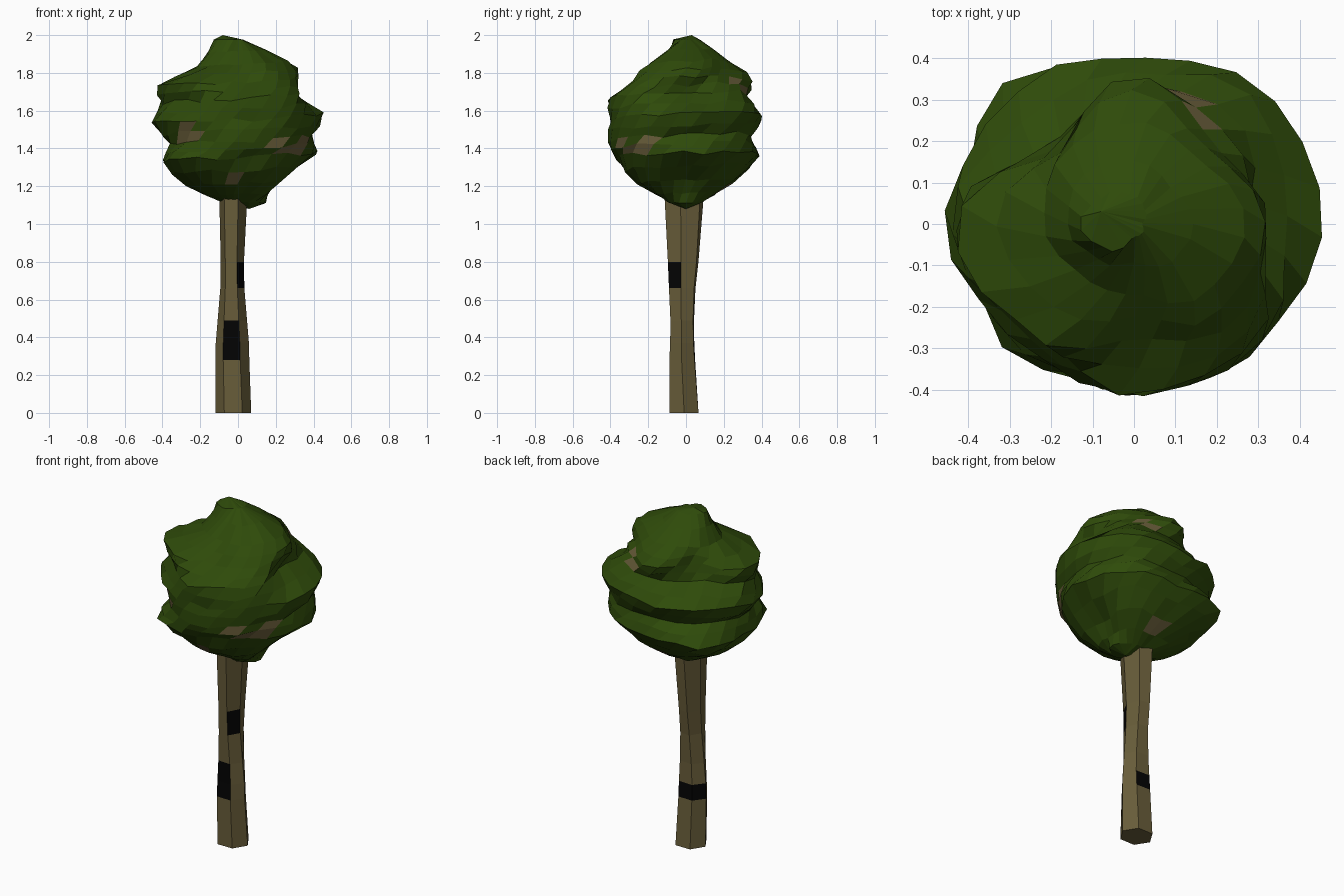
import bpy, bmesh, math, random
from mathutils import Vector

if "Cube" in bpy.data.objects:
    bpy.data.objects.remove(bpy.data.objects["Cube"])

random.seed(4)


def material(name, rgb):
    m = bpy.data.materials.new(name)
    m.diffuse_color = (*rgb, 1)
    m.use_nodes = True
    m.node_tree.nodes["Principled BSDF"].inputs["Base Color"].default_value = m.diffuse_color
    return m


GREEN = material("leaf_green", (0.028, 0.070, 0.003))
BROWN = material("bark_brown", (0.14, 0.11, 0.042))
BLACK = material("bark_black", (0.001, 0.001, 0.001))


def loft(name, rings, bottom, top, mats, paint):
    """Skin closed rings (listed bottom to top), capping both ends to a point."""
    bm = bmesh.new()
    rows = [[bm.verts.new(p) for p in ring] for ring in rings]
    n = len(rows[0])
    for i in range(len(rows) - 1):
        for k in range(n):
            j = (k + 1) % n
            f = bm.faces.new((rows[i][k], rows[i][j], rows[i + 1][j], rows[i + 1][k]))
            f.material_index = paint(i, k, f.calc_center_median())
    b, t = bm.verts.new(bottom), bm.verts.new(top)
    for k in range(n):
        j = (k + 1) % n
        bm.faces.new((b, rows[0][j], rows[0][k]))
        bm.faces.new((t, rows[-1][k], rows[-1][j]))
    bmesh.ops.recalc_face_normals(bm, faces=bm.faces)
    me = bpy.data.meshes.new(name)
    bm.to_mesh(me)
    bm.free()
    for m in mats:
        me.materials.append(m)
    ob = bpy.data.objects.new(name, me)
    bpy.context.collection.objects.link(ob)


# Trunk: slightly twisted six-sided column (z, centre x, centre y, half width, half depth)
SECTIONS = [
    (0.00, -0.025, -0.01, 0.095, 0.08), (0.28, -0.03, -0.02, 0.09, 0.07),
    (0.37, -0.03, -0.02, 0.088, 0.065), (0.49, -0.03, -0.02, 0.078, 0.063),
    (0.66, -0.03, -0.02, 0.064, 0.07), (0.80, -0.03, -0.015, 0.062, 0.08),
    (1.14, -0.025, -0.01, 0.075, 0.1)]
trunk = []
for z, cx, cy, w, d in SECTIONS:
    angles = [k * math.pi / 3 - 0.15 * z for k in range(6)]
    trunk.append([(cx + w * math.cos(a), cy + d * math.sin(a) * 1.1, z) for a in angles])
# Dark bark marks as (row, side)
MARKS = {(1, 4), (2, 4), (4, 5), (1, 1), (1, 2)}
loft("trunk", trunk, (-0.025, -0.01, 0), (-0.025, -0.01, 1.25), [BROWN, BLACK],
     lambda i, k, c: int((i, k) in MARKS))

# Canopy: ripple heights from top to bottom, shared by all directions
HEIGHTS = [1.975, 1.85, 1.76, 1.67, 1.56, 1.45, 1.36, 1.22, 1.115]
# Radius of each ripple and its tilt (height offset), every 45 degrees
RADII = [
    (.02, .27, .32, .28, .45, .39, .42, .20, .15),
    (.04, .22, .27, .36, .45, .40, .42, .28, .10),
    (.07, .25, .36, .32, .41, .34, .38, .24, .08),
    (.10, .24, .25, .28, .43, .36, .46, .30, .10),
    (.13, .22, .43, .42, .45, .36, .39, .27, .08),
    (.09, .18, .37, .34, .40, .37, .43, .26, .08),
    (.03, .17, .28, .41, .40, .41, .36, .26, .08),
    (.03, .24, .34, .41, .42, .41, .39, .28, .12)]
TILT = [.02, .035, 0, -.005, -.03, -.02, -.01, .01]


def outline(deg):
    """Blend the two neighbouring directions, then round them with midpoints."""
    lo = int(deg % 360 // 45)
    hi = (lo + 1) % 8
    t = (1 - math.cos(math.pi * (deg % 45) / 45)) / 2
    pts = []
    for i, z in enumerate(HEIGHTS):
        lift = (TILT[lo] * (1 - t) + TILT[hi] * t) * math.sin(math.pi * i / 8) ** 0.5 if 0 < i < 8 else 0
        pts.append(Vector((RADII[lo][i] * (1 - t) + RADII[hi][i] * t, z + lift)))
    out = []
    for k in range(len(pts) - 1):
        before, after = pts[max(k - 1, 0)], pts[min(k + 2, len(pts) - 1)]
        out += [pts[k], (pts[k] + pts[k + 1]) * 0.5625 - (before + after) * 0.0625]
    return (out + [pts[-1]])[::-1]


SIDES, ROWS, TWIST = 24, 17, 7
canopy = []
for row in range(ROWS):
    ring = []
    for k in range(SIDES):
        deg = k * 360 / SIDES + row * TWIST    # each ring is turned to swirl the facets
        r, z = outline(deg)[row]
        r *= random.uniform(0.98, 1.02)
        z += random.uniform(-0.03, 0.03) * r
        a = math.radians(deg)
        ring.append((r * math.cos(a), r * math.sin(a), z))
    canopy.append(ring)

# Bare brown patches as (angle, height)
PATCHES = [(62, 1.74), (228, 1.49), (305, 1.42), (267, 1.23), (85, 1.22), (330, 1.43)]


def is_patch(i, k, c):
    a = math.degrees(math.atan2(c.y, c.x))
    return int(any(abs((a - p + 180) % 360 - 180) < 10 and abs(c.z - h) < 0.035
                   for p, h in PATCHES))


loft("canopy", canopy, (0.06, 0, 1.08), (-0.08, 0.03, 2.0), [GREEN, BROWN], is_patch)
